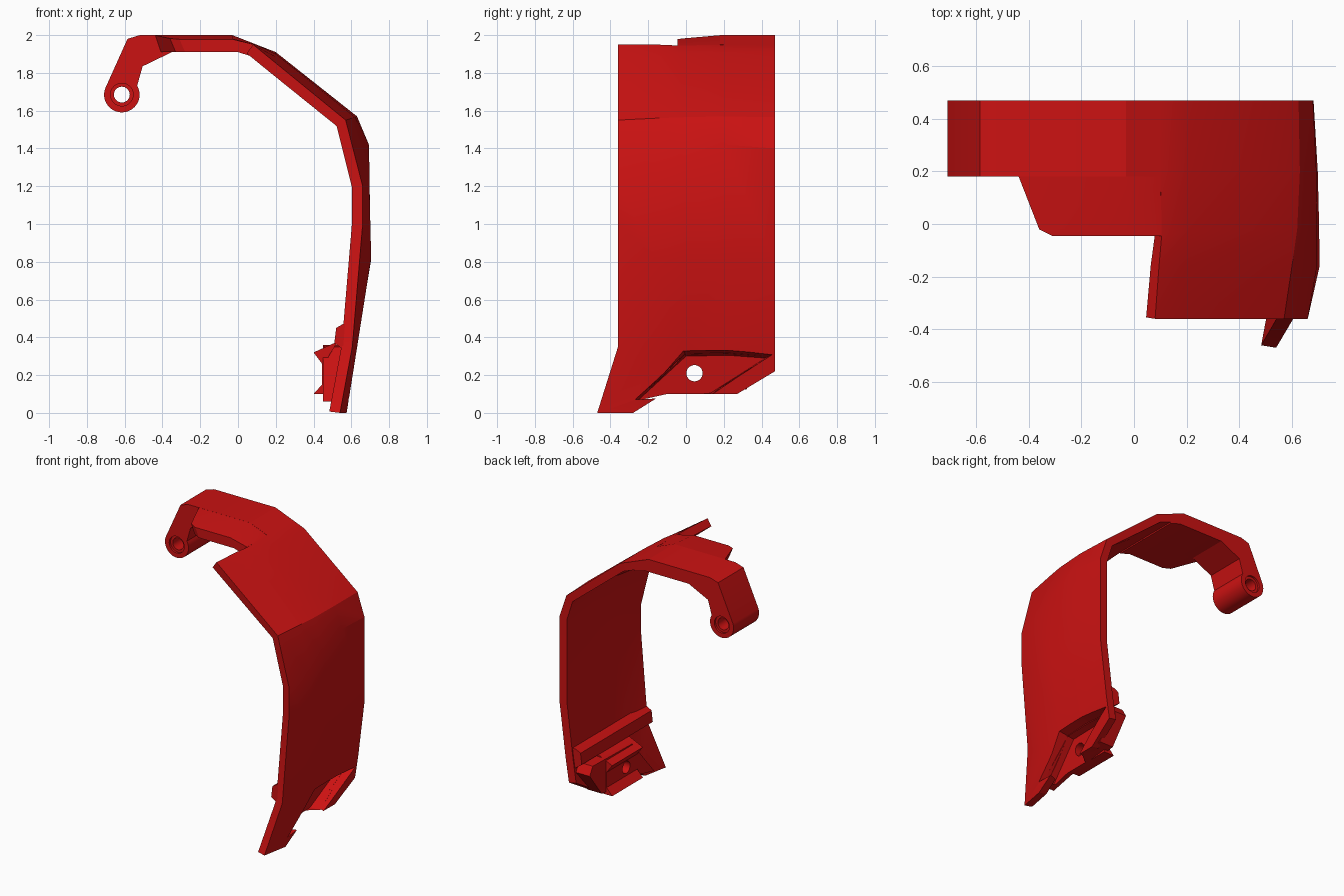
import bpy, bmesh, math

if "Cube" in bpy.data.objects:
    bpy.data.objects.remove(bpy.data.objects["Cube"])

red = bpy.data.materials.new("red")
red.diffuse_color = (0.6, 0.006, 0.006, 1)
red.use_nodes = True
red.node_tree.nodes["Principled BSDF"].inputs["Base Color"].default_value = red.diffuse_color


def make_object(name, bm):
    mesh = bpy.data.meshes.new(name)
    bm.to_mesh(mesh)
    bm.free()
    mesh.materials.append(red)
    obj = bpy.data.objects.new(name, mesh)
    bpy.context.collection.objects.link(obj)
    return obj


def loft(name, sections):
    """Closed solid joining matching rings of 3D points, capped at both ends."""
    bm = bmesh.new()
    rings = [[bm.verts.new(p) for p in s] for s in sections]
    for a, b in zip(rings, rings[1:]):
        for i in range(len(a)):
            j = (i + 1) % len(a)
            bm.faces.new((a[i], a[j], b[j], b[i]))
    bm.faces.new(rings[0])
    bm.faces.new(rings[-1])
    bmesh.ops.recalc_face_normals(bm, faces=bm.faces)
    return make_object(name, bm)


def along_y(name, xz, y0, y1):
    return loft(name, [[(x, y, z) for x, z in xz] for y in (y0, y1)])


def along_x(name, yz, x0, x1):
    return loft(name, [[(x, y, z) for y, z in yz] for x in (x0, x1)])


def circle(cx, cy, r, start=0, end=360, n=32):
    return [(cx + r * math.cos(math.radians(start + (end - start) * i / n)),
             cy + r * math.sin(math.radians(start + (end - start) * i / n)))
            for i in range(n)]


def bake(obj):
    """Apply all modifiers."""
    graph = bpy.context.evaluated_depsgraph_get()
    obj.data = bpy.data.meshes.new_from_object(obj.evaluated_get(graph))
    obj.modifiers.clear()


def cut(obj, *cutters):
    for c in cutters:
        m = obj.modifiers.new("cut", 'BOOLEAN')
        m.operation, m.solver, m.object = 'DIFFERENCE', 'EXACT', c
    bake(obj)


# Curved side panel: columns run front to back, points run top to bottom
columns = [
    [(.08, -.36, 1.95), (.20, -.36, 1.852), (.57, -.36, 1.55), (.66, -.36, 1.2),
     (.66, -.36, 1.0), (.605, -.36, .35), (.54, -.47, 0)],
    [(.095, -.16, 1.95), (.20, -.16, 1.885), (.60, -.16, 1.56), (.695, -.16, 1.23),
     (.705, -.16, .82), (.615, -.2, .25), (.575, -.28, 0)],
    [(.105, -.045, 1.945), (.20, -.03, 1.90), (.62, -.02, 1.565), (.695, 0, 1.32),
     (.703, 0, .8), (.625, -.02, .33), (.582, -.12, .1)],
    [(.10, .2, 1.949), (.20, .2, 1.91), (.63, .2, 1.57), (.693, .2, 1.42),
     (.698, .2, .8), (.628, .2, .33), (.585, .27, .1)],
    [(.10, .47, 1.949), (.20, .47, 1.91), (.625, .47, 1.565), (.68, .47, 1.40),
     (.682, .47, .8), (.63, .47, .38), (.605, .47, .22)],
]
bm = bmesh.new()
grid = [[bm.verts.new(p) for p in c] for c in columns]
for a, b in zip(grid, grid[1:]):
    for j in range(len(a) - 1):
        bm.faces.new((a[j], a[j + 1], b[j + 1], b[j]))
panel = make_object("side_panel", bm)
solid = panel.modifiers.new("thickness", 'SOLIDIFY')
solid.thickness, solid.offset = 0.058, -1
bake(panel)

# Top arm with the hinge eye at its end
eye = (-.615, 1.685)
arm_profile = ([(.10, 1.949), (-.03, 2), (-.52, 2), (-.585, 1.98)]
               + circle(*eye, .094, 160, 390)
               + [(-.534, 1.732), (-.505, 1.835), (-.35, 1.91), (0, 1.91), (.08, 1.885)])
arm = along_y("hinge_arm", arm_profile, .18, .47)
bore = along_y("bore", circle(*eye, .042), 0, .6)
sinks = [along_y("countersink", circle(*eye, .06), a, b) for a, b in ((.1, .195), (.455, .55))]
cut(arm, bore, *sinks)

# Stepped flap in front of the arm
flap = loft("top_flap", [
    [(left + .03, y, 1.91), (left, y, top), (-.03, y, top), (.105, y, 1.946),
     (.08, y, 1.885), (0, y, 1.91)]
    for y, left, top in ((-.045, -.31, 1.978), (-.02, -.36, 1.982), (.185, -.44, 2))])

# Lower mounting block behind the panel
block = along_x("mount_block", [(-.28, .06), (-.03, .35), (.42, .36), (.455, .3),
                                (.32, .125), (.13, .1), (-.1, .1)], .45, .56)
bracket = along_y("inner_bracket", [(.53, .38), (.51, .37), (.40, .32), (.445, .26),
                                    (.445, .15), (.40, .10), (.48, .10), (.48, .3)], -.08, .27)
rib = along_y("inner_rib", [(.585, .47), (.555, .47), (.52, .45), (.51, .37), (.565, .33)],
              -.35, .46)

# Sloped pocket with a screw hole
pocket = loft("pocket", [
    [(.75, y, z) for y, z in ((-.30, .07), (-.03, .36), (.22, .36), (.50, .33), (.15, .085), (-.1, .08))],
    [(.47 + .15 * z, y, z) for y, z in ((-.25, .07), (0, .30), (.22, .305), (.42, .29), (.13, .105), (-.1, .08))]])
hole = along_x("hole", circle(.045, .21, .043), .3, .8)
cut(panel, pocket)
cut(block, pocket, hole)
cut(bracket, hole)
cut(rib, pocket)

for helper in (bore, pocket, hole, *sinks):
    bpy.data.objects.remove(helper)

# Smooth the gentle bends, keep the edges crisp
bpy.ops.object.select_all(action='DESELECT')
for obj in bpy.context.scene.objects:
    obj.select_set(True)
bpy.context.view_layer.objects.active = panel
bpy.ops.object.shade_smooth_by_angle(angle=math.radians(20))
